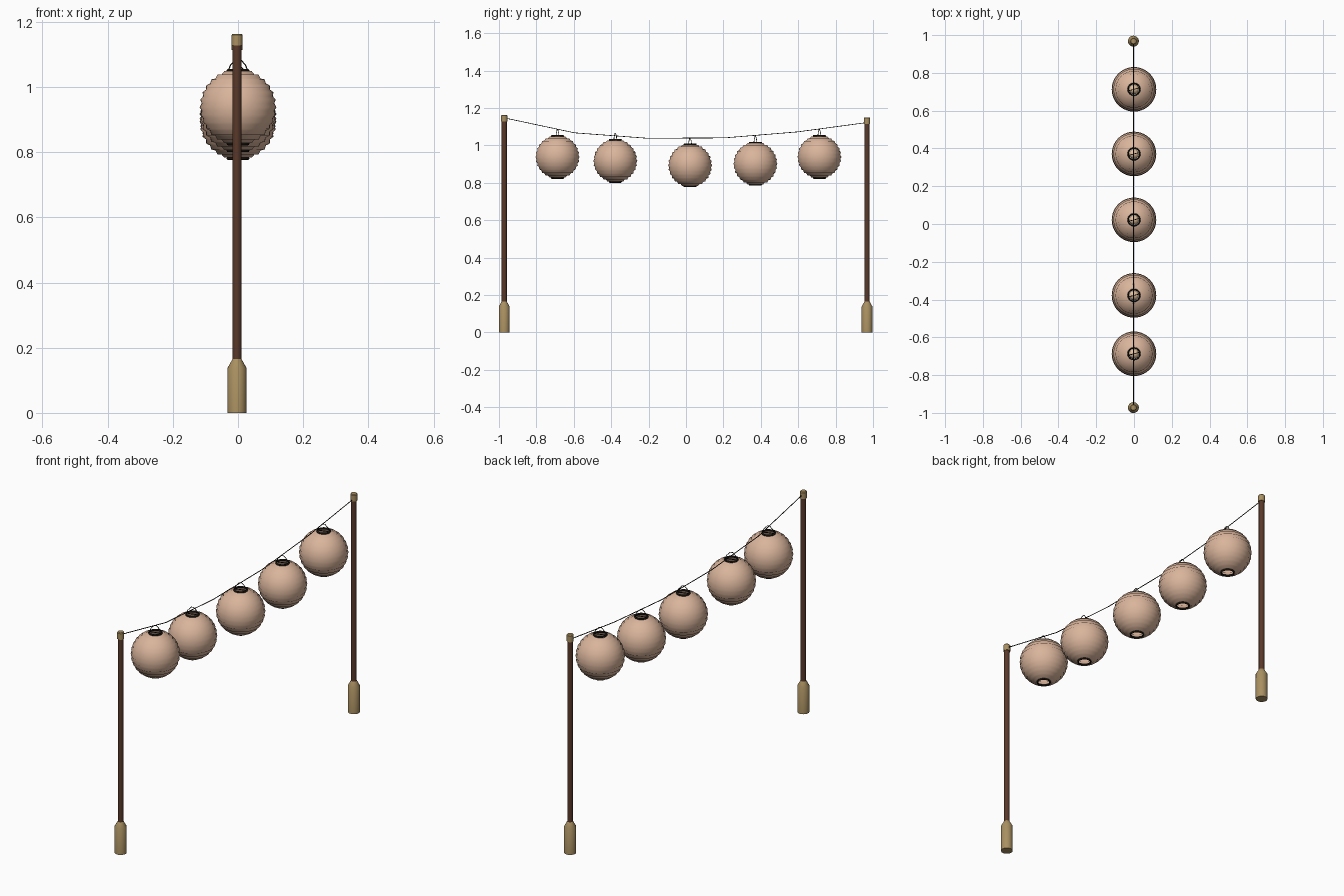
import bpy
import bmesh
import math
from mathutils import Vector

cube = bpy.data.objects.get("Cube")
if cube:
    bpy.data.objects.remove(cube, do_unlink=True)


def material(name, rgb):
    mat = bpy.data.materials.new(name)
    mat.use_nodes = True
    mat.diffuse_color = (*rgb, 1)
    mat.node_tree.nodes["Principled BSDF"].inputs["Base Color"].default_value = (*rgb, 1)
    return mat


PAPER = material("peach paper", (0.70, 0.46, 0.33))
GLOW = material("warm bulb", (0.85, 0.58, 0.36))
METAL = material("black metal", (0.012, 0.009, 0.006))
WOOD = material("dark wood", (0.10, 0.040, 0.022))
BRASS = material("dull brass", (0.40, 0.28, 0.12))


def lathe(name, profile, loc, mat, sides=32, angle=30, closed=False):
    """Spin a radius/height profile round the z axis."""
    bm = bmesh.new()
    rings = []
    for r, z in profile:
        rings.append([bm.verts.new((r * math.cos(a), r * math.sin(a), z))
                      for a in (math.tau * i / sides for i in range(sides))])
    pairs = list(zip(rings, rings[1:]))
    if closed:
        pairs.append((rings[-1], rings[0]))
    for low, high in pairs:
        for i in range(sides):
            j = (i + 1) % sides
            bm.faces.new((low[i], low[j], high[j], high[i]))
    return finish(bm, name, loc, mat, angle)


def finish(bm, name, loc, mat, angle):
    mesh = bpy.data.meshes.new(name)
    bm.to_mesh(mesh)
    bm.free()
    mesh.materials.append(mat)
    obj = bpy.data.objects.new(name, mesh)
    obj.location = loc
    bpy.context.collection.objects.link(obj)
    bpy.ops.object.select_all(action="DESELECT")
    obj.select_set(True)
    bpy.context.view_layer.objects.active = obj
    bpy.ops.object.shade_smooth_by_angle(angle=math.radians(angle))
    return obj


def wire(name, points, radius, mat):
    curve = bpy.data.curves.new(name, "CURVE")
    curve.dimensions = "3D"
    curve.bevel_depth = radius
    curve.bevel_resolution = 1
    curve.use_fill_caps = True
    spline = curve.splines.new("POLY")
    spline.points.add(len(points) - 1)
    for p, co in zip(spline.points, points):
        p.co = (*co, 1)
    curve.materials.append(mat)
    obj = bpy.data.objects.new(name, curve)
    bpy.context.collection.objects.link(obj)


# Posts: weighted foot, wooden pole and cap
X = -0.003
for side, y, top in (("front", -0.972, 1.163), ("back", 0.968, 1.15)):
    lathe(side + "_post_foot", [(0, 0), (0.029, 0), (0.029, 0.138), (0.014, 0.165), (0, 0.165)],
          (X, y, 0), BRASS, sides=20)
    lathe(side + "_pole", [(0.014, 0.16), (0.014, top - 0.02)], (X, y, 0), WOOD, sides=16)
    lathe(side + "_post_cap", [(0, -0.036), (0.017, -0.036), (0.017, -0.004), (0.014, 0), (0, 0)],
          (X, y, top), BRASS, sides=16)

# Sagging cable between the posts
CABLE = [(-0.972, 1.147), (-0.596, 1.067), (-0.206, 1.038),
         (0.206, 1.04), (0.596, 1.072), (0.968, 1.122)]
wire("cable", [(X, y, z) for y, z in CABLE], 0.002, METAL)

# Pleated globe lanterns
RADIUS, RIBS, MOUTH = 0.118, 13, 0.031
start = math.asin(MOUTH / RADIUS)
step = (math.pi - 2 * start) / (2 * RIBS)
PLEATS = []
for k in range(2 * RIBS + 1):
    a = math.pi - start - k * step
    r = RADIUS if k % 2 else RADIUS - 0.006
    PLEATS.append((r * math.sin(a), r * math.cos(a)))
HOOP = [(MOUTH + 0.004 * math.cos(t), 0.005 * math.sin(t))
        for t in (math.tau * i / 8 for i in range(8))]
BULB = [(0.026 * math.sin(t), -0.026 * math.cos(t))
        for t in (math.pi * i / 10 for i in range(11))]

SPOTS = [(-0.687, 0.938), (-0.378, 0.917), (0.022, 0.893), (0.371, 0.902), (0.713, 0.938)]
for n, (y, z) in enumerate(SPOTS, 1):
    name = f"lantern_{n}"
    lathe(name + "_shade", PLEATS, (0, y, z), PAPER, sides=40, angle=80)
    lathe(name + "_bulb", BULB, (0, y, z), GLOW, sides=20, angle=60)
    for end, dz in (("top", 0.112), ("bottom", -0.112)):
        lathe(f"{name}_{end}_hoop", HOOP, (0, y, z + dz), METAL, sides=24, angle=60, closed=True)
    # Bent hanger with a cross bar over the mouth
    centre = Vector((0, y, z + 0.112))
    reach = Vector((math.cos(0.26), math.sin(0.26), 0)) * MOUTH
    rise = Vector((0, 0, 0.036))
    wire(name + "_hanger", [centre - reach, centre - reach * 0.75 + rise * 0.5, centre - reach * 0.2 + rise,
                            centre + reach * 0.2 + rise, centre + reach * 0.75 + rise * 0.5, centre + reach],
         0.0018, METAL)
    wire(name + "_cross_bar", [centre - reach, centre + reach], 0.002, METAL)
